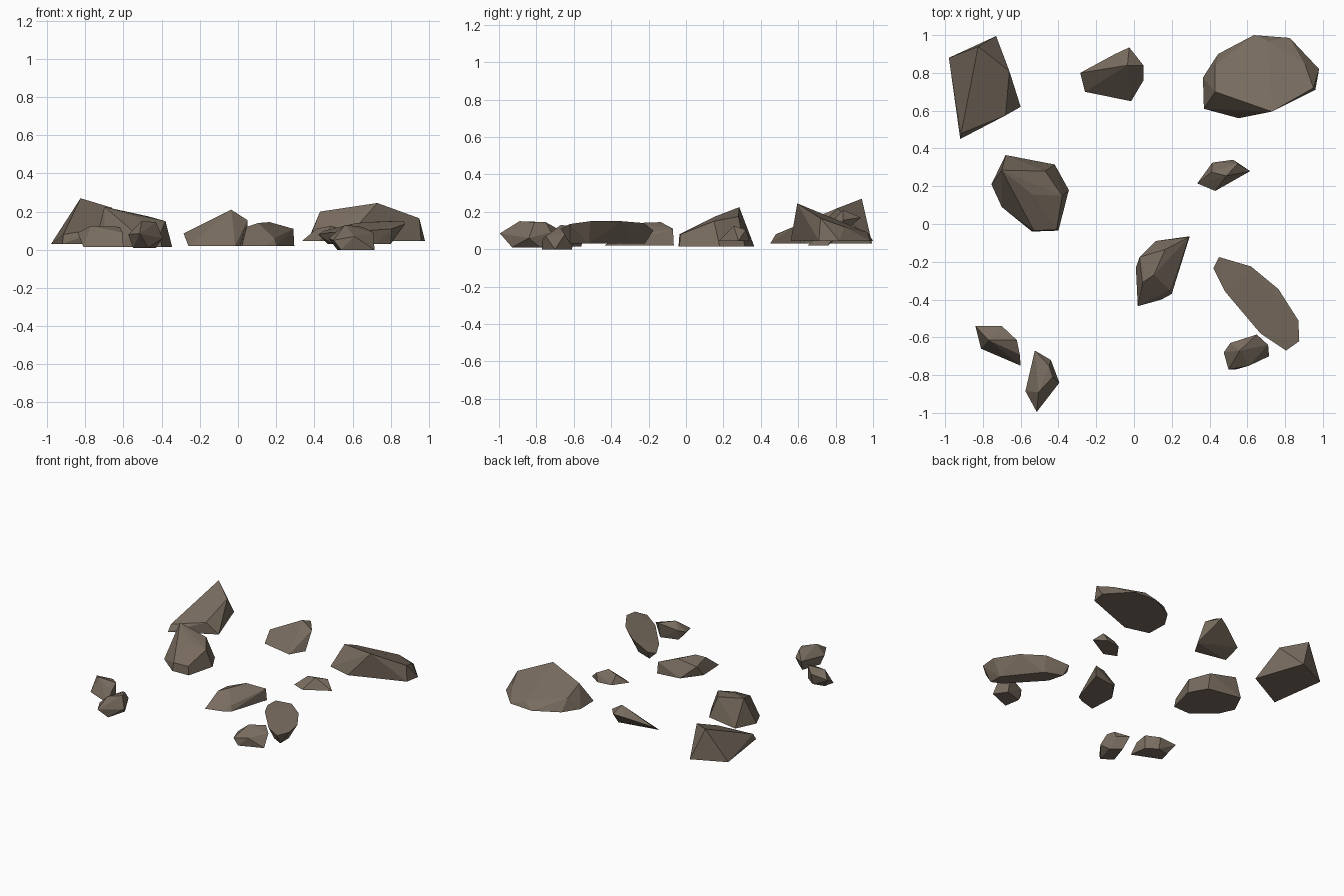
import bpy
import bmesh
import math
from mathutils import Vector

default_cube = bpy.data.objects.get("Cube")
if default_cube:
    bpy.data.objects.remove(default_cube, do_unlink=True)

UNIT = 0.01  # rock coordinates are given in hundredths


def make_material(name, colour):
    material = bpy.data.materials.new(name)
    material.use_nodes = True
    material.diffuse_color = colour
    shader = material.node_tree.nodes["Principled BSDF"]
    shader.inputs["Base Color"].default_value = colour
    shader.inputs["Roughness"].default_value = 0.9
    return material


stone = make_material("brown stone", (0.19, 0.15, 0.114, 1))


def rock(name, foot_height, foot, crest):
    """Faceted boulder: hull around a flat foot outline and raised crest corners."""
    corners = [Vector((x, y, foot_height)) * UNIT for x, y in foot]
    corners += [Vector(corner) * UNIT for corner in crest]
    centre = sum(corners, Vector()) / len(corners)
    centre.z = 0

    mesh_builder = bmesh.new()
    for corner in corners:
        mesh_builder.verts.new(corner - centre)
    hull = bmesh.ops.convex_hull(mesh_builder, input=mesh_builder.verts[:])
    spare = {item for item in hull["geom_interior"] + hull["geom_unused"]
             if isinstance(item, bmesh.types.BMVert)}
    bmesh.ops.delete(mesh_builder, geom=list(spare), context="VERTS")

    # Merge nearly coplanar triangles into broad chipped facets
    bmesh.ops.dissolve_limit(mesh_builder, angle_limit=math.radians(2),
                             verts=mesh_builder.verts[:],
                             edges=mesh_builder.edges[:])
    bmesh.ops.recalc_face_normals(mesh_builder, faces=mesh_builder.faces[:])

    mesh = bpy.data.meshes.new(name)
    mesh_builder.to_mesh(mesh)
    mesh_builder.free()
    mesh.materials.append(stone)
    boulder = bpy.data.objects.new(name, mesh)
    boulder.location = centre
    bpy.context.collection.objects.link(boulder)
    return boulder


# Back row of boulders
rock("back_left_wedge_rock", foot_height=3,
     foot=[(-98, 88), (-73, 99.5), (-60, 62), (-92, 45)],
     crest=[(-82.5, 94, 27), (-66, 81, 22), (-68, 57.5, 12), (-91.5, 48, 8)])

rock("back_centre_leaning_rock", foot_height=2,
     foot=[(-26, 70), (-1.5, 65), (5, 76)],
     crest=[(-28.5, 80, 8.5), (5, 84, 15.5), (-2.5, 93.5, 17),
            (-10, 90, 15), (-3.5, 84, 21)])

rock("back_right_large_rock", foot_height=4.5,
     foot=[(36.5, 77.5), (44.5, 90), (63.5, 100), (82.5, 98.5),
           (98, 82), (96, 71), (55.5, 56), (37, 61)],
     crest=[(43, 70, 20), (43, 84, 14), (73, 59.5, 24.5),
            (95, 72, 16.5), (90.5, 84.5, 12), (71, 97, 9)])

# Middle boulders
rock("middle_left_rock", foot_height=1.5,
     foot=[(-68, 36.5), (-42, 31.5), (-34.5, 18), (-40, -3.5),
           (-54, -4), (-70, 9), (-75.5, 21)],
     crest=[(-70, 28.5, 22.5), (-53.5, 15.5, 17.5), (-47, 28, 17.5),
            (-38, 15, 15), (-53, -3.5, 8), (-41, -3, 8)])

rock("middle_right_pebble", foot_height=4.5,
     foot=[(33.5, 21.5), (43, 17.5), (61.5, 28), (52.5, 34), (41.5, 32.5)],
     crest=[(41, 27.5, 11), (49, 25.5, 12.5), (55, 32, 10.5)])

rock("centre_pointed_rock", foot_height=2,
     foot=[(29.5, -6.5), (11.5, -9), (1, -23), (2, -43.5),
           (14.5, -40), (20, -37)],
     crest=[(29, -7, 11), (16.5, -13.5, 14.5), (10.5, -27, 14),
            (4.5, -31, 12), (3, -17.5, 10), (19, -35, 6)])

# Slab whose broad upper face overhangs its foot
rock("right_overhanging_slab", foot_height=3,
     foot=[(47, -22), (60, -27), (80, -52), (80, -62), (72, -58), (50, -34)],
     crest=[(45, -17.5, 10), (62, -22.5, 14), (76.5, -34.5, 15),
            (87, -51, 15), (87.5, -62, 13.5), (80.5, -67, 11),
            (67, -58, 10), (48, -35.5, 9), (42, -23.5, 8)])

# Small front stones
rock("front_right_stone", foot_height=0,
     foot=[(52, -65), (65, -61), (71.5, -70), (54, -77)],
     crest=[(56, -67, 13), (65, -58.5, 12), (71, -64, 9), (61, -75, 7),
            (47.5, -68, 6), (51, -63, 8), (50, -77, 5)])

rock("front_left_stone", foot_height=1.5,
     foot=[(-81, -66), (-60, -75), (-62, -62), (-70, -56), (-79, -58)],
     crest=[(-84, -54, 9), (-77, -61.5, 12.5), (-70, -54, 10),
            (-62, -61.5, 12), (-60.5, -69, 9)])

rock("front_left_long_stone", foot_height=1,
     foot=[(-47, -93), (-50, -72), (-43, -78), (-55, -87)],
     crest=[(-52.5, -67, 10), (-45, -75, 14.5), (-43, -81, 14.5),
            (-50.5, -89, 15), (-51.5, -99.5, 8.5), (-57.5, -88.5, 8),
            (-39.5, -84, 6), (-44, -72, 9)])
